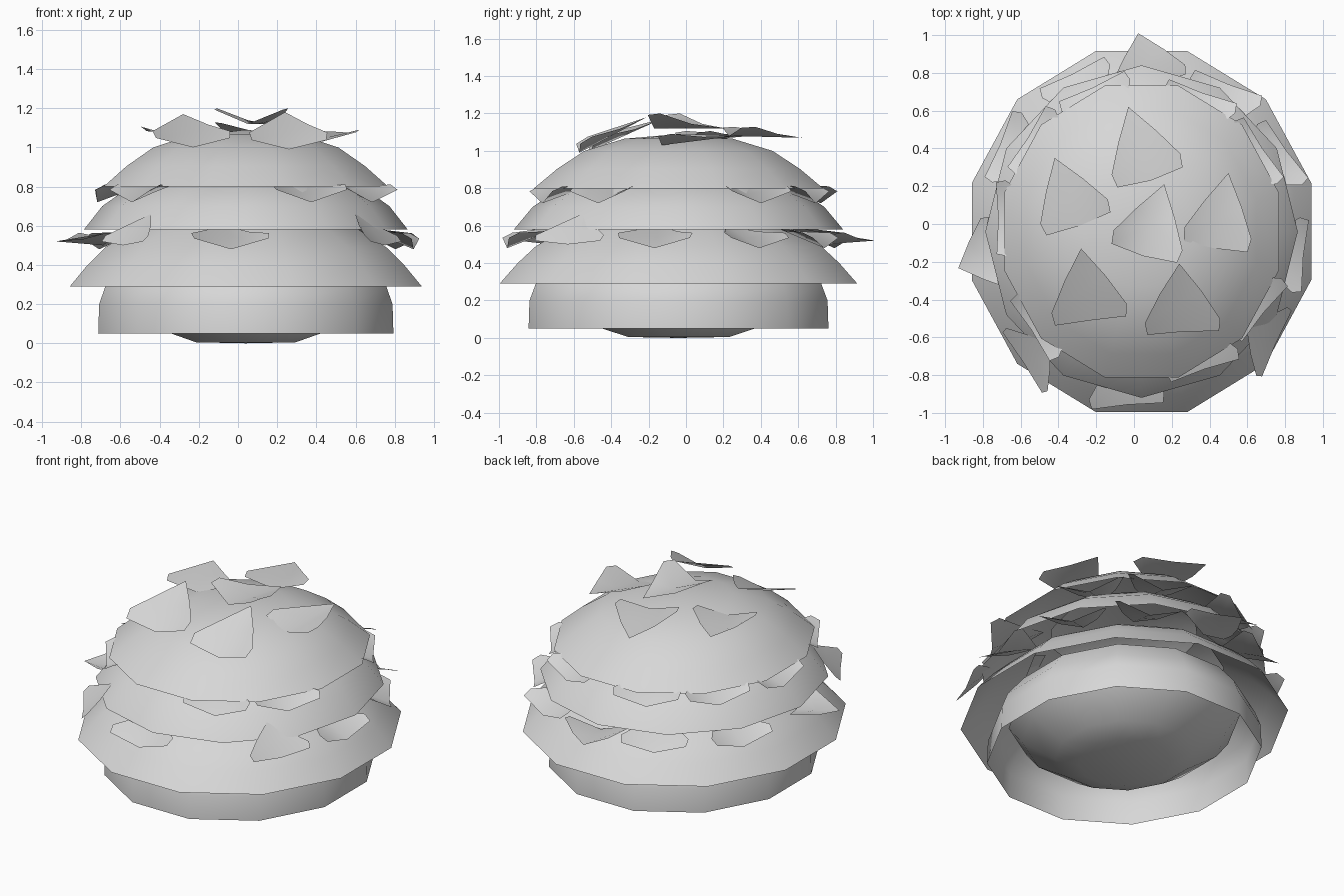
import bpy, bmesh, math, random
from mathutils import Vector

random.seed(4)
cube = bpy.data.objects.get("Cube")
if cube:
    bpy.data.objects.remove(cube, do_unlink=True)

grey = bpy.data.materials.new("plain_grey")
grey.use_nodes = True
COLOUR = (0.68, 0.68, 0.68, 1)
grey.diffuse_color = COLOUR
grey.node_tree.nodes["Principled BSDF"].inputs["Base Color"].default_value = COLOUR

CENTRE = Vector((0.04, -0.04, 0))
SIDES = 12
SQUASH = 0.94


def finish(name, bm):
    mesh = bpy.data.meshes.new(name)
    bm.to_mesh(mesh)
    bm.free()
    mesh.materials.append(grey)
    obj = bpy.data.objects.new(name, mesh)
    bpy.context.collection.objects.link(obj)
    for poly in mesh.polygons:
        poly.use_smooth = True


def around(degrees, radius, z):
    a = math.radians(degrees)
    return CENTRE + Vector((SQUASH * radius * math.cos(a), radius * math.sin(a), z))


def shell(name, profile, turn, outward=True):
    """Twelve-sided open shell turned from (radius, height) points."""
    bm = bmesh.new()
    rings = []
    for r, z in profile:
        if r == 0:
            rings.append([bm.verts.new(CENTRE + Vector((0, 0, z)))] * SIDES)
        else:
            rings.append([bm.verts.new(around(turn + 360 / SIDES * i, r, z))
                          for i in range(SIDES)])
    for low, high in zip(rings, rings[1:]):
        for i in range(SIDES):
            j = (i + 1) % SIDES
            corners = list(dict.fromkeys((low[i], low[j], high[j], high[i])))
            bm.faces.new(corners if outward else corners[::-1])
    finish(name, bm)


def leaf(name, base, tip, width, curl):
    """Pointed scrap with a wide base; its sides curl up from the spine."""
    base, tip = Vector(base), Vector(tip)
    along = tip - base
    side = along.cross(Vector((0, 0, 1))).normalized()
    up = side.cross(along).normalized()
    bm = bmesh.new()

    def point(t, s):
        return bm.verts.new(base + along * t + side * s * width / 2
                            + up * curl * s * s)

    spine = [point(t, 0) for t in (0, 0.45)]
    end = point(1, 0)
    for sign in (-1, 1):
        edge = [point(t, sign * s) for t, s in ((0.04, 0.95), (0.22, 1), (0.6, 0.55))]
        for corners in ((spine[0], edge[0], edge[1], spine[1]),
                        (spine[1], edge[1], edge[2], end)):
            bm.faces.new(corners if sign > 0 else corners[::-1])
    finish(name, bm)


def leaf_ring(name, angles, base, tip, curl):
    """Scraps set around the body; base and tip are (radius, height)."""
    for n, angle in enumerate(angles):
        skew = random.uniform(-6, 6)
        leaf(f"{name}_{n}", around(angle, *base), around(angle + skew, *tip),
             0.4, curl)


# Stacked shells, from the foot to the crown
shell("base_wall", [(0.83, 0.05), (0.825, 0.2), (0.79, 0.29), (0.68, 0.42)], 15)
shell("base_underside", [(0, 0), (0.28, 0.005), (0.42, 0.05), (0.62, 0.18),
                         (0.7, 0.28)], 15, outward=False)
shell("lower_tier", [(0.99, 0.29), (0.89, 0.4), (0.79, 0.49), (0.6, 0.6)], 15)
shell("middle_tier", [(0.88, 0.58), (0.78, 0.7), (0.6, 0.82), (0.45, 0.86)], 0)
shell("crown", [(0.8, 0.8), (0.67, 0.905), (0.52, 1.0), (0.3, 1.065), (0, 1.09)], 15)

# Scraps tucked under the rim of the middle tier, some turned out or upright
leaf_ring("lower_leaf", (28, 58, 115, 150, 265, 352), (0.92, 0.48), (0.62, 0.6), 0.06)
leaf_ring("outward_leaf", (86, 187), (0.78, 0.5), (1.05, 0.52), 0.06)
leaf_ring("upright_leaf", (226, 322), (0.96, 0.5), (0.79, 0.66), 0.02)

# Scraps tucked under the rim of the crown
leaf_ring("middle_leaf", (33, 65, 110, 142, 175, 220, 296, 328),
          (0.81, 0.72), (0.5, 0.83), 0.07)

# Scraps scattered on the crown: base, tip, width, curl
crown_leaves = [
    ((0.09, 0.23, 1.08), (-0.03, 0.62, 1.07), 0.38, 0.05),
    ((-0.29, -0.01, 1.05), (-0.42, 0.35, 1.08), 0.38, 0.05),
    ((0.05, -0.17, 1.12), (0.16, 0.21, 1.12), 0.38, 0.08),
    ((0.43, -0.13, 1.03), (0.5, 0.27, 1.08), 0.36, 0.05),
    ((-0.23, -0.51, 1.0), (-0.28, -0.13, 1.17), 0.4, 0.05),
    ((0.26, -0.57, 0.99), (0.24, -0.21, 1.18), 0.4, 0.05),
]
for n, scrap in enumerate(crown_leaves):
    leaf(f"crown_leaf_{n}", *scrap)
